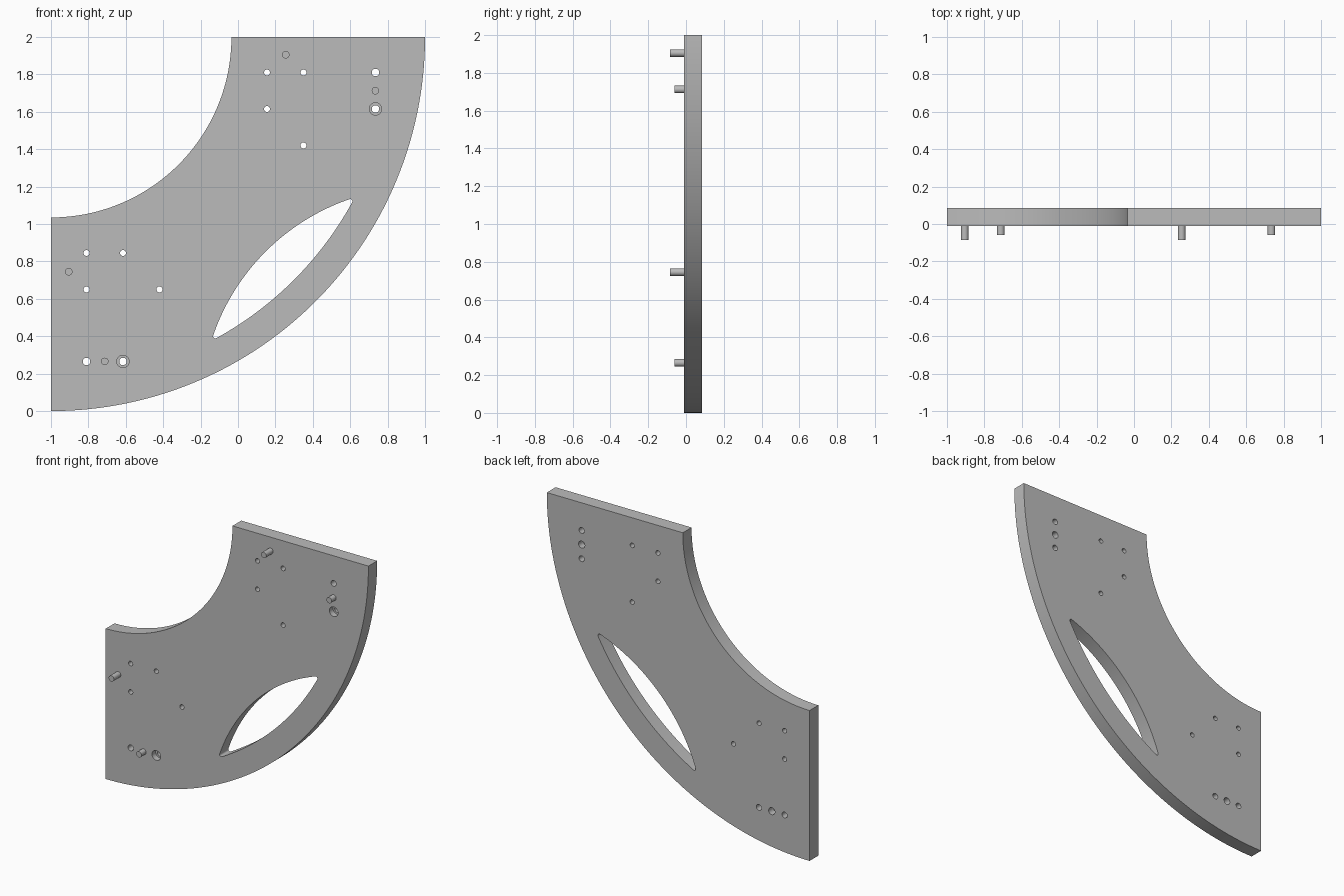
import bpy, bmesh
from math import pi, sin, cos, atan2, sqrt, hypot

cube = bpy.data.objects.get("Cube")
if cube:
    bpy.data.objects.remove(cube, do_unlink=True)

FRONT, BACK = -0.01, 0.085
CX, CZ = -1.0, 2.0            # centre of the quarter ring

grey = bpy.data.materials.new("plain grey")
grey.use_nodes = True
colour = (0.5, 0.5, 0.5, 1)
grey.diffuse_color = colour
grey.node_tree.nodes["Principled BSDF"].inputs["Base Color"].default_value = colour


def finish(bm, name):
    bmesh.ops.recalc_face_normals(bm, faces=bm.faces)
    mesh = bpy.data.meshes.new(name)
    bm.to_mesh(mesh)
    bm.free()
    mesh.materials.append(grey)
    ob = bpy.data.objects.new(name, mesh)
    bpy.context.collection.objects.link(ob)
    return ob


def loft(bm, rings):
    """Bridge closed rings of points and cap both ends."""
    loops = [[bm.verts.new(p) for p in ring] for ring in rings]
    n = len(loops[0])
    for a, b in zip(loops, loops[1:]):
        for i in range(n):
            j = (i + 1) % n
            bm.faces.new((a[i], a[j], b[j], b[i]))
    bm.faces.new(loops[0])
    bm.faces.new(loops[-1])


def slab(bm, outline, y0, y1):
    loft(bm, [[(CX + a, y, CZ - b) for a, b in outline] for y in (y0, y1)])


def lathe(bm, a, b, steps, n=32):
    """Stepped cylinder along y; steps are (y, radius)."""
    loft(bm, [[(CX + a + r * cos(2 * pi * i / n), y, CZ - b + r * sin(2 * pi * i / n))
               for i in range(n)] for y, r in steps])


def arc(c, r, t0, t1, n):
    return [(c[0] + r * cos(t0 + (t1 - t0) * i / n),
             c[1] + r * sin(t0 + (t1 - t0) * i / n)) for i in range(n + 1)]


def both(points):
    """Repeat positions mirrored across the diagonal."""
    return [q for a, b in points for q in ((a, b), (b, a))]


# Quarter ring plate
bm = bmesh.new()
slab(bm, arc((0, 0), 2.0, 0, pi / 2, 96) + arc((0, 0), 0.965, pi / 2, 0, 64), FRONT, BACK)
plate = finish(bm, "quarter_ring_plate")

# Lens-shaped slot with rounded tips
bm = bmesh.new()
tip, core, mid = 0.012, 1.825, 1.635
half = 0.283                                  # half angle of the outer edge
chord, h = core * cos(half), core * sin(half)
sag = chord - mid
R = (h * h + sag * sag) / (2 * sag)
d = (mid + R) / sqrt(2)
inner = atan2(h, R - sag)
q = pi / 4
tip1 = (core * cos(q + half), core * sin(q + half))
tip2 = (core * cos(q - half), core * sin(q - half))
lens = (arc((0, 0), core + tip, q - half, q + half, 40)
        + arc(tip1, tip, q + half, q + pi - inner, 8)[1:-1]
        + arc((d, d), R + tip, q + pi - inner, q + pi + inner, 40)
        + arc(tip2, tip, q + pi + inner, q + 2 * pi - half, 8)[1:-1])
slab(bm, lens, FRONT - 0.05, BACK + 0.05)

# Screw holes, counterbored holes and blind sockets in the back
for a, b in both([(1.155, 0.19), (1.35, 0.19), (1.155, 0.385), (1.35, 0.58)]):
    lathe(bm, a, b, [(FRONT - 0.05, 0.016), (BACK + 0.05, 0.016)])
for a, b in both([(1.735, 0.19)]):
    lathe(bm, a, b, [(FRONT - 0.05, 0.02), (BACK + 0.05, 0.02)])
for a, b in both([(1.735, 0.385)]):
    lathe(bm, a, b, [(FRONT - 0.05, 0.033), (FRONT + 0.04, 0.033),
                     (FRONT + 0.04, 0.02), (BACK + 0.05, 0.02)])
for a, b in both([(1.735, 0.2875)]):
    lathe(bm, a, b, [(BACK - 0.05, 0.024), (BACK + 0.05, 0.024)])
cutter = finish(bm, "hole_cutter")

cut = plate.modifiers.new("holes", "BOOLEAN")
cut.operation, cut.solver, cut.object = "DIFFERENCE", "EXACT", cutter
bpy.context.view_layer.objects.active = plate
bpy.ops.object.modifier_apply(modifier=cut.name)
bpy.data.objects.remove(cutter, do_unlink=True)

# Locating pins on the front
parts = [plate]
for label, spot, reach in (("long_pin", (1.255, 0.095), -0.085),
                           ("short_pin", (1.735, 0.2875), -0.06)):
    for side, (a, b) in zip(("upper", "lower"), both([spot])):
        bm = bmesh.new()
        lathe(bm, a, b, [(reach, 0.02), (FRONT + 0.005, 0.02)])
        parts.append(finish(bm, side + "_" + label))

bpy.ops.object.select_all(action="DESELECT")
for ob in parts:
    ob.select_set(True)
bpy.context.view_layer.objects.active = plate
bpy.ops.object.shade_smooth_by_angle()
